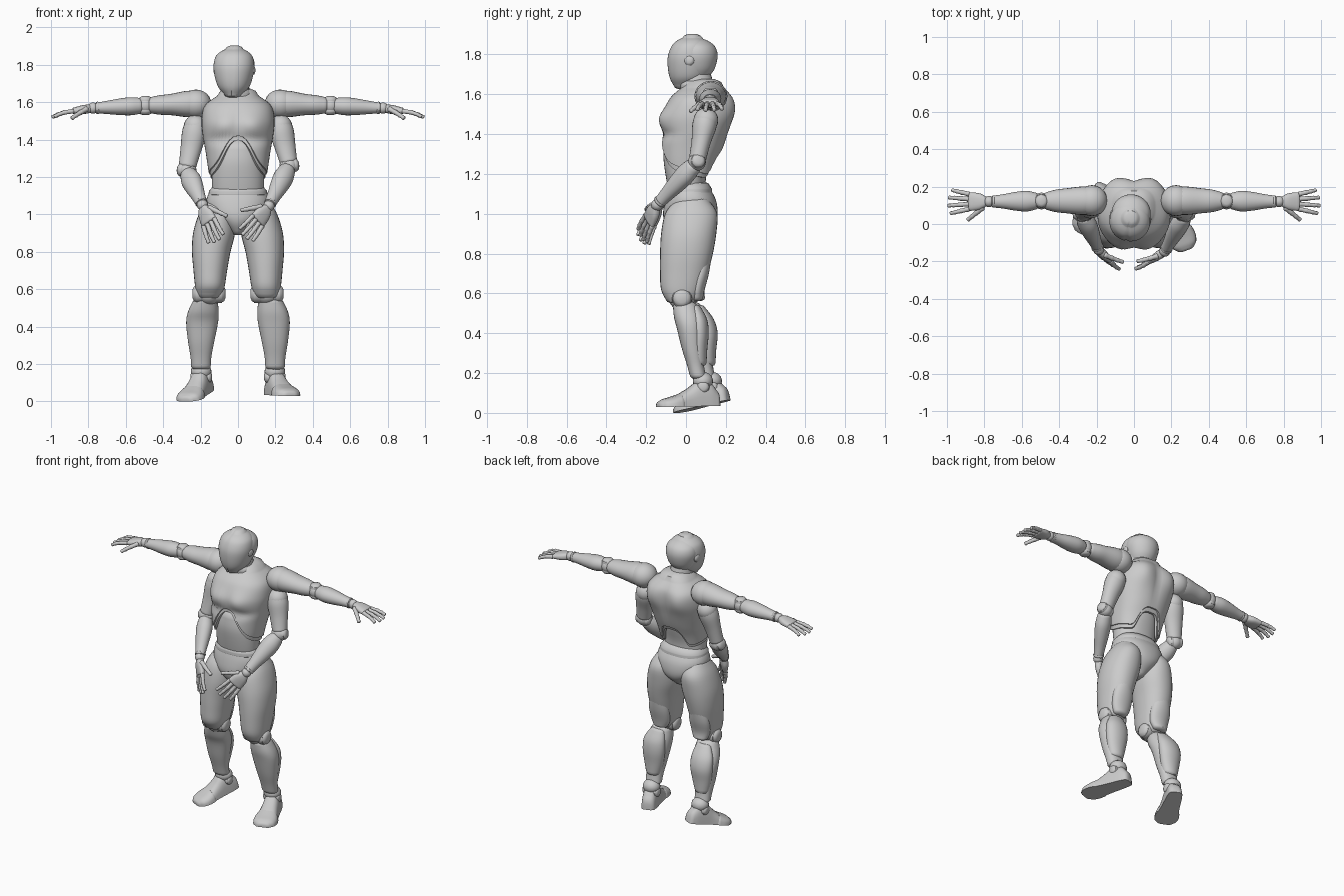
import bpy, bmesh, math
from mathutils import Vector, Matrix

if "Cube" in bpy.data.objects:
    bpy.data.objects.remove(bpy.data.objects["Cube"])

grey = bpy.data.materials.new("light grey")
grey.use_nodes = True
grey.diffuse_color = (0.6, 0.6, 0.6, 1)
grey.node_tree.nodes["Principled BSDF"].inputs["Base Color"].default_value = (0.6, 0.6, 0.6, 1)
parts = []
X, Y, Z = Vector((1, 0, 0)), Vector((0, 1, 0)), Vector((0, 0, 1))


def finish(name, bm):
    bmesh.ops.recalc_face_normals(bm, faces=bm.faces)
    me = bpy.data.meshes.new(name)
    bm.to_mesh(me)
    bm.free()
    me.materials.append(grey)
    ob = bpy.data.objects.new(name, me)
    bpy.context.collection.objects.link(ob)
    parts.append(ob)
    return ob


def sample(rows, s):
    """Smooth interpolation through the rows, s from 0 to 1."""
    u = min(max(s, 0), 1) * (len(rows) - 1)
    i = min(int(u), len(rows) - 2)
    f = u - i
    a, b, c, d = [rows[min(max(k, 0), len(rows) - 1)] for k in (i - 1, i, i + 1, i + 2)]
    return [q + 0.5 * f * (r - p + f * (2 * p - 5 * q + 4 * r - t + f * (3 * (q - r) + t - p)))
            for p, q, r, t in zip(a, b, c, d)]


def loft(name, rows, side=X, depth=Y, seg=24, power=1.0, start=None, bump=None, flat=False):
    """Skin of rings; each row is centre x, y, z, half width, half depth."""
    bm = bmesh.new()
    n = (len(rows) - 1) * (4 if seg > 12 else 2)
    ends = [Vector(rows[k][:3]) for k in (0, -1)]
    along = (ends[1] - ends[0]).normalized()

    def ring(s, grow=1.0, push=0.0):
        out = []
        for j in range(seg):
            a = math.tau * j / seg
            c, q = math.cos(a), math.sin(a)
            lo = start(c, q) if start else 0
            x, y, z, w, d = sample(rows, lo + (1 - lo) * s)
            c2 = math.copysign(abs(c) ** power, c)
            q2 = math.copysign(abs(q) ** power, q)
            if flat:
                q2 = max(q2, 0)
            p = Vector((x, y, z)) + side * (w * c2 * grow) + depth * (d * q2 * grow) + along * (push * min(w, d))
            out.append(bm.verts.new(bump(p) if bump else p))
        return out

    rings = [ring(0, 0.9)] if start else [ring(0, 0.5, -0.4), ring(0, 0.85, -0.25)]
    rings += [ring(i / n) for i in range(n + 1)] + [ring(1, 0.85, 0.25), ring(1, 0.5, 0.4)]
    for r0, r1 in zip(rings, rings[1:]):
        for j in range(seg):
            k = (j + 1) % seg
            bm.faces.new((r0[j], r0[k], r1[k], r1[j]))
    bm.faces.new(rings[-1])
    if not start:
        bm.faces.new(rings[0])
    return finish(name, bm)


def body(name, rows, **kw):
    """Upright part; each row is z, centre x, half width, front y, back y."""
    return loft(name, [(cx, (f + b) / 2, z, w, (b - f) / 2) for z, cx, w, f, b in rows], **kw)


def limb(name, a, b, up, rows, **kw):
    """Straight part from a to b; each row is position, half width, half depth."""
    a, b = Vector(a), Vector(b)
    axis = (b - a).normalized()
    side = axis.cross(Vector(up)).normalized()
    return loft(name, [(*a.lerp(b, t), w, d) for t, w, d in rows], side, side.cross(axis), **kw)


def ball(name, loc, r, scale=(1, 1, 1)):
    bm = bmesh.new()
    bmesh.ops.create_uvsphere(bm, u_segments=20, v_segments=12, radius=r,
                              matrix=Matrix.Translation(loc) @ Matrix.Diagonal((*scale, 1)))
    return finish(name, bm)


def disc(name, loc, axis, r, length):
    axis = Vector(axis).normalized() * length / 2
    return limb(name, Vector(loc) - axis, Vector(loc) + axis, (0.1, 0.3, 0.9),
                [(0, r * 0.9, r * 0.9), (0.1, r, r), (0.9, r, r), (1, r * 0.9, r * 0.9)])


def hill(p, x, z, rx, rz):
    return math.exp(-((abs(p.x) - x) / rx) ** 2 - ((p.z - z) / rz) ** 2)


# Torso: chest shell with arched hem over a smooth abdomen
def chest_bump(p):
    if p.y < 0.02:
        p.y -= 0.026 * hill(p, 0.08, 1.48, 0.075, 0.055) - 0.014 * hill(p, 0.08, 1.40, 0.1, 0.025)
    elif p.y > 0.1:
        p.y += 0.026 * hill(p, 0.11, 1.53, 0.075, 0.09) - 0.008 * hill(p, 0, 1.48, 0.025, 0.14)
    return p


def hem(drop):
    def low(c, q):
        peak = 0.155 * math.exp(-(c / 0.55) ** 2) if q < 0 else 0.12 * math.exp(-(c / 0.5) ** 4)
        return (0.045 - 0.03 * q + peak * abs(q) - drop) / 0.46
    return low


chest = [(1.18, 0, .15, -.115, .13), (1.26, 0, .162, -.13, .155), (1.34, 0, .174, -.132, .19),
         (1.42, 0, .188, -.122, .215), (1.50, 0, .195, -.112, .232), (1.58, 0, .178, -.08, .228),
         (1.635, 0, .11, -.02, .19)]
body("chest_shell", chest, seg=64, power=0.85, start=hem(0), bump=chest_bump)
body("chest_trim", [(z, x, w * .955, f + .009, b - .009) for z, x, w, f, b in chest],
     seg=64, power=0.85, start=hem(0.022), bump=chest_bump)
body("abdomen", [(1.08, 0, .135, -.08, .10), (1.18, 0, .14, -.1, .10), (1.28, 0, .138, -.113, .125),
                 (1.36, 0, .12, -.105, .14)], seg=40, power=0.92)
body("pelvis", [(1.13, 0, .148, -.088, .118), (1.07, 0, .17, -.105, .15), (1.0, 0, .15, -.115, .158),
                (.95, 0, .09, -.105, .14), (.905, 0, .04, -.075, .09)], seg=40, power=0.9)
body("waist_band", [(1.105, 0, .158, -.097, .132), (1.125, 0, .155, -.096, .13)], seg=40, power=0.88)

# Neck and head, the head turned a little to its right
body("neck", [(1.60, 0, .085, -.02, .16), (1.65, -.01, .075, -.03, .14), (1.72, -.015, .07, -.03, .12)])
body("collar", [(1.63, 0, .09, -.028, .165), (1.65, -.005, .083, -.032, .15)])


def face_seam(p):
    if abs(p.x) < 0.004 and p.y < 0:
        p.y += 0.005
    return p


mask = body("face_mask", [(1.645, 0, .05, -.09, .02), (1.68, 0, .082, -.108, .07), (1.73, 0, .1, -.118, .09),
                          (1.79, 0, .109, -.118, .095), (1.84, 0, .1, -.10, .09), (1.867, 0, .077, -.075, .075),
                          (1.883, 0, .048, -.045, .05)], seg=48, power=0.96, bump=face_seam)
skull = body("back_of_head", [(1.69, 0, .065, -.04, .09), (1.73, 0, .088, -.06, .118), (1.79, 0, .104, -.07, .132),
                              (1.835, 0, .096, -.06, .122), (1.863, 0, .07, -.05, .093),
                              (1.878, 0, .042, -.02, .06)], seg=40)
ears = disc("ear_discs", (0, 0.005, 1.77), X, 0.028, 0.203)
for ob in (mask, skull, ears):
    ob.matrix_world = Matrix.Translation((-.02, .027, 0)) @ Matrix.Rotation(-0.17, 4, "Z")


# Hand: palm, four jointed fingers and a thumb
def hand(tag, wrist, direction, back, thumb, spread, curl):
    wrist, d = Vector(wrist), Vector(direction).normalized()
    n = Vector(back)
    n = (n - d * n.dot(d)).normalized()
    across = d.cross(n)
    if across.dot(Vector(thumb)) < 0:
        across.negate()
    ball(tag + "_wrist", wrist, 0.03)
    limb(tag + "_palm", wrist + d * 0.015, wrist + d * 0.105, n,
         [(0, .026, .022), (.4, .044, .024), (1, .05, .018)], power=0.8)

    def digit(name, p, aim, size, r, bend):
        for j, length in enumerate((0.047, 0.035, 0.028)):
            q = p + aim.normalized() * length * size
            limb(f"{name}_{j + 1}", p, q, n, [(0, r, r), (.5, r * .85, r * .85), (1, r * .95, r * .95)], seg=10)
            aim = aim.normalized() - n * bend
            p, r = q, r * 0.9

    for i, size in enumerate((0.93, 1.03, 1.0, 0.85)):
        k = 1.5 - i
        digit(f"{tag}_finger_{i + 1}", wrist + d * 0.11 + across * k * 0.027,
              d + across * k * spread, size, 0.0138, curl)
    digit(tag + "_thumb", wrist + d * 0.035 + across * 0.034, d * 0.8 + across * 0.6 - n * 0.3, 1.0, 0.015, 0.05)


def arm(tag, shoulder, elbow, wrist, up, hinge, size):
    e, w = Vector(elbow), Vector(wrist)
    limb(tag + "_upper", shoulder, e, up, [(0, .07 * size, .068 * size), (.2, .076 * size, .07 * size),
         (.5, .067 * size, .057 * size), (.72, .06 * size, .052 * size), (.9, .047, .043)])
    ball(tag + "_elbow", e, 0.045)
    disc(tag + "_elbow_hinge", e, hinge, 0.038, 0.073)
    limb(tag + "_forearm", e, w, up, [(.1, .044, .042), (.28, .055, .048), (.5, .05, .044),
         (.75, .038, .035), (.93, .032, .029)])
    disc(tag + "_cuff", e.lerp(w, 0.93), w - e, 0.033, 0.012)


for s, side in ((1, "left"), (-1, "right")):
    # Upper arms held straight out
    tag = side + "_upper_arm"
    ball(tag + "_shoulder", (.225 * s, .125, 1.59), 0.083, (1, 1, .93))
    arm(tag, (.22 * s, .125, 1.592), (.495 * s, .123, 1.582), (.77 * s, .12, 1.568), Z, Z, 1.0)
    hand(tag + "_hand", (.775 * s, .12, 1.568), (s, 0, -.15), Z, -Y, 0.15, 0.16)
    # Lower arms bent toward the hips
    tag = side + "_lower_arm"
    elbow = (.275 * s, .055, 1.26 if s > 0 else 1.235)
    wrist = (.165, -.145, 1.045) if s > 0 else (-.19, -.135, 1.05)
    aim = (-.125, -.085, -.165) if s > 0 else (.075, -.095, -.2)
    ball(tag + "_shoulder", (.228 * s, .1, 1.47), 0.062)
    arm(tag, (.225 * s, .1, 1.48), elbow, wrist, (0.3 * s, -1, 0), (s, .2, .2), 0.86)
    hand(tag + "_hand", wrist, aim, (.75 * s, -1, .1), (-s, 0, .4), 0.08, 0.1)

    # Legs, the right shin and foot set a little further back
    def back(z):
        return 0 if s > 0 else 0.045 * min(max((0.62 - z) / 0.2, 0), 1)

    def leg_part(name, rows, **kw):
        body(f"{side}_{name}", [(z, x * s, w, f + back(z), b + back(z)) for z, x, w, f, b in rows], **kw)

    leg_part("thigh", [(1.06, .105, .07, -.06, .12), (1.0, .115, .095, -.105, .157), (.9, .128, .112, -.125, .152),
                       (.8, .143, .103, -.13, .135), (.7, .148, .09, -.13, .11), (.62, .15, .08, -.125, .085),
                       (.575, .152, .07, -.105, .06)], seg=32, power=0.92)
    leg_part("hamstring", [(.8, .147, .05, .04, .13), (.7, .15, .07, .03, .115), (.62, .15, .066, .02, .094),
                           (.575, .152, .05, .02, .085)])
    knee = Vector((.155 * s, -.02 + back(.575), .575))
    disc(side + "_knee_hinge", knee, X, 0.05, 0.14)
    ball(side + "_knee", knee, 0.06, (1.05, 1.1, 1))
    leg_part("shin", [(.535, .175, .066, -.065, .06), (.48, .185, .082, -.06, .08), (.42, .192, .085, -.045, .085),
                      (.32, .197, .07, -.02, .085), (.24, .198, .056, .005, .09), (.185, .198, .052, .02, .10)],
             seg=32, power=0.9)
    leg_part("calf", [(.53, .18, .05, .02, .075), (.47, .19, .073, .02, .106), (.4, .193, .077, .02, .114),
                      (.32, .195, .066, .02, .107), (.25, .197, .05, .02, .103)])

    # Ankles and feet with separate toe caps, turned outward
    ankle = Vector((.197 * s, .085 + back(.1), .16))
    ball(side + "_ankle", ankle, 0.046, (1.2, 1.1, 1))
    if s > 0:
        heel, toe = Vector((.178, .15, .035)), Vector((.277, -.13, .03))
    else:
        heel, toe = Vector((-.165, .2, .06)), Vector((-.277, -.04, .002))
    limb(side + "_foot", heel, toe, Z, [(0, .042, .08), (.12, .048, .12), (.32, .053, .125),
         (.5, .058, .09), (.68, .066, .06)], power=0.75, flat=True)
    limb(side + "_toe_cap", heel, toe, Z, [(.66, .07, .063), (.8, .075, .05), (.93, .067, .04),
         (1, .048, .03)], power=0.75, flat=True)
    disc(side + "_heel_hinge", ankle - Z * 0.03, X, 0.033, 0.09)

# Smooth shading with sharp creases kept
bpy.ops.object.select_all(action="DESELECT")
for ob in parts:
    ob.select_set(True)
bpy.context.view_layer.objects.active = parts[0]
bpy.ops.object.shade_smooth_by_angle(angle=math.radians(40))
